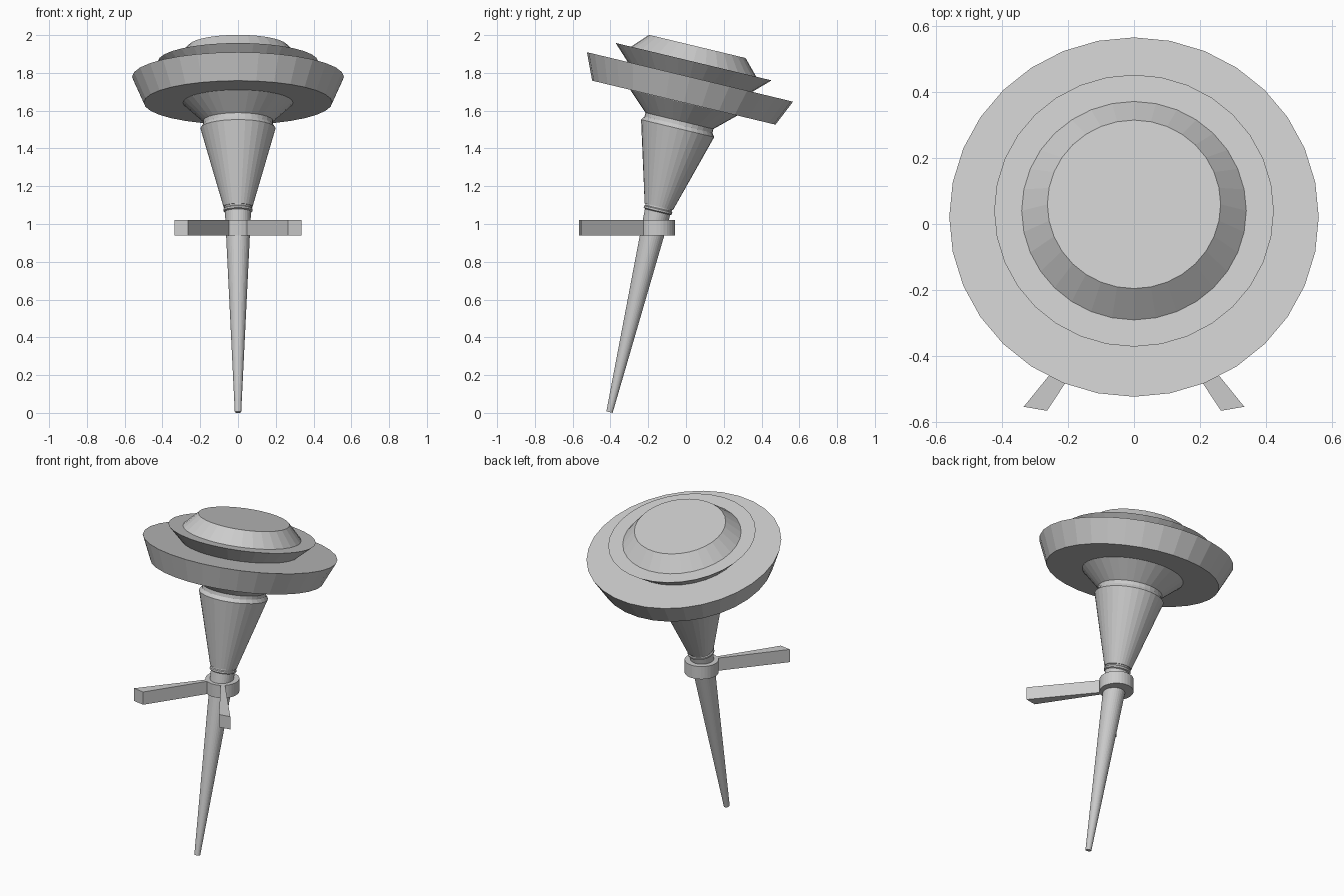
import bpy, bmesh, math

if "Cube" in bpy.data.objects:
    bpy.data.objects.remove(bpy.data.objects["Cube"])

TILT = math.radians(13.5)
BASE = (0, -0.405, 0.004)
SIDES = 32


def make_object(name, bm, loc=(0, 0, 0), rot=(0, 0, 0)):
    bmesh.ops.recalc_face_normals(bm, faces=bm.faces)
    me = bpy.data.meshes.new(name)
    bm.to_mesh(me)
    bm.free()
    ob = bpy.data.objects.new(name, me)
    ob.location, ob.rotation_euler = loc, rot
    bpy.context.collection.objects.link(ob)
    return ob


def lathe(name, profile, loc=BASE, tilt=TILT):
    """Turn a (radius, height) profile into a closed faceted solid."""
    bm = bmesh.new()
    rings = [[bm.verts.new((r * math.sin(i * math.tau / SIDES),
                            r * math.cos(i * math.tau / SIDES), h))
              for i in range(SIDES)] for r, h in profile]
    for a, b in zip(rings, rings[1:]):
        for i in range(SIDES):
            j = (i + 1) % SIDES
            bm.faces.new((a[i], a[j], b[j], b[i]))
    bm.faces.new(rings[0])
    bm.faces.new(rings[-1])
    return make_object(name, bm, loc, (-tilt, 0, 0))


# Tapered handle spike, running into the neck
lathe("handle_spike", [(0.017, 0), (0.069, 1.09), (0.077, 1.095),
                       (0.077, 1.105), (0.072, 1.11), (0.072, 1.14)])

# Flared cone with a step and bowl underside
lathe("flared_cone", [(0.077, 1.118), (0.199, 1.545), (0.185, 1.565),
                      (0.185, 1.586), (0.291, 1.684), (0.3, 1.72)])

# Wide lower rim
lathe("lower_rim", [(0.499, 1.685), (0.561, 1.825)])

# Upper rim and capped top
lathe("upper_rim", [(0.335, 1.82), (0.339, 1.825), (0.4245, 1.908)])
lathe("top_cap", [(0.341, 1.905), (0.341, 1.908), (0.263, 1.991)])

# Upright wall bracket collar
lathe("bracket_collar", [(0.097, 0.94), (0.097, 1.02)], (0, -0.155, 0), 0)

# Two bracket arms, widening outwards, mirrored across x
outline = [(0.035, -0.22), (0.264, -0.567), (0.335, -0.555), (0.055, -0.21)]
bm = bmesh.new()
face = bm.faces.new([bm.verts.new((x, y, 0.94)) for x, y in outline])
ext = bmesh.ops.extrude_face_region(bm, geom=[face])
bmesh.ops.translate(bm, vec=(0, 0, 0.08),
                    verts=[v for v in ext["geom"] if isinstance(v, bmesh.types.BMVert)])
arms = make_object("bracket_arms", bm)
arms.modifiers.new("Mirror", 'MIRROR').use_mirror_merge = False
